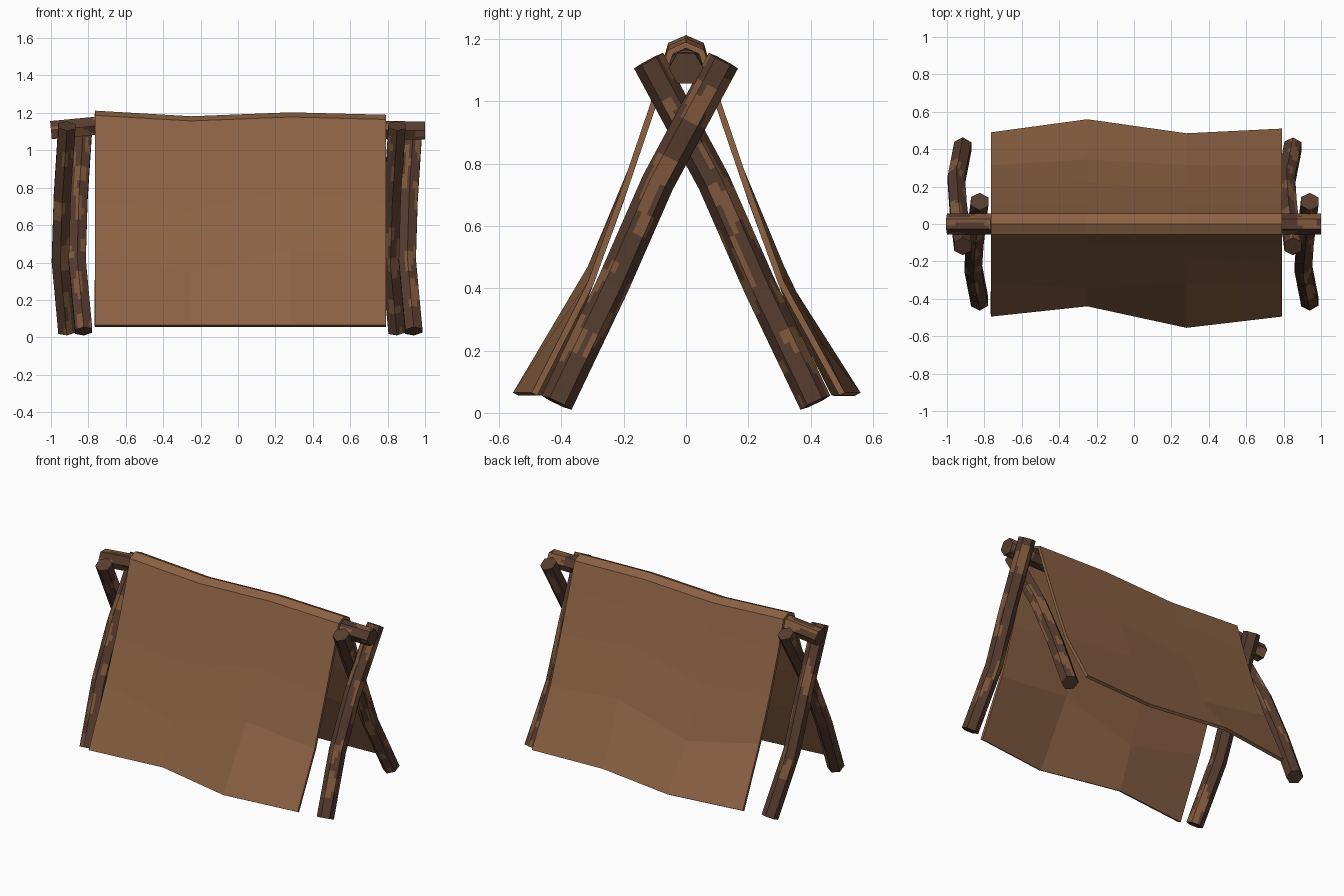
import bpy, bmesh, math
from mathutils import Vector, noise

if "Cube" in bpy.data.objects:
    bpy.data.objects.remove(bpy.data.objects["Cube"])


def material(name, rgb):
    m = bpy.data.materials.new(name)
    m.diffuse_color = (*rgb, 1)
    m.use_nodes = True
    m.node_tree.nodes["Principled BSDF"].inputs["Base Color"].default_value = m.diffuse_color
    return m


BARK = material("dark bark", (0.092, 0.044, 0.028))
WORN = material("worn light wood", (0.215, 0.098, 0.046))
HIDE = material("tan hide", (0.262, 0.122, 0.058))


def add_object(name, bm, mats):
    me = bpy.data.meshes.new(name)
    bm.to_mesh(me)
    bm.free()
    for m in mats:
        me.materials.append(m)
    ob = bpy.data.objects.new(name, me)
    bpy.context.collection.objects.link(ob)
    return ob


def log(name, path, ref, radius, worn, steps=10, split=3):
    """Bent hexagonal log; small facets on its flat sides carry worn patches."""
    path = [Vector(p) for p in path]
    ref = Vector(ref)
    rings = []
    for i, p in enumerate(path):
        t = (path[min(i + 1, len(path) - 1)] - path[max(i - 1, 0)]).normalized()
        v = t.cross(ref).normalized()
        u = v.cross(t).normalized()
        hexa = [p + radius * (v * math.cos(k * math.pi / 3) + u * math.sin(k * math.pi / 3))
                for k in range(6)]
        rings.append([hexa[k].lerp(hexa[(k + 1) % 6], s / split)
                      for k in range(6) for s in range(split)])
    bm = bmesh.new()
    rows = []
    for i in range(len(rings) - 1):
        last = i == len(rings) - 2
        for s in range(steps + last):
            rows.append([bm.verts.new(a.lerp(b, s / steps))
                         for a, b in zip(rings[i], rings[i + 1])])
    n = 6 * split
    for a, b in zip(rows, rows[1:]):
        for k in range(n):
            f = bm.faces.new((a[k], a[(k + 1) % n], b[(k + 1) % n], b[k]))
            c = f.calc_center_median()
            # patches are stretched along the log
            along = (path[-1] - path[0]).normalized()
            q = c * 17 - along * (c.dot(along) * 10)
            f.material_index = int(noise.noise(q) > worn)
    bm.faces.new(rows[0])
    bm.faces.new(rows[-1])
    bmesh.ops.recalc_face_normals(bm, faces=bm.faces)
    return add_object(name, bm, [BARK, WORN])


# Crossed leg poles at each end: (shift in x, y, z)
bend = [(0, 0.415, 0.033), (-0.035, 0.235, 0.41), (-0.025, 0.09, 0.74), (0, -0.12, 1.13)]
for end, x in (("left", -0.87), ("right", 0.895)):
    for side, sy, dx in (("front", -1, 0.045), ("back", 1, -0.045)):
        log(f"{end}_{side}_pole", [(x + dx + a, sy * y, z) for a, y, z in bend],
            (1, 0, 0), 0.053, 0.27)

# Ridge pole
log("ridge_pole", [(-1, 0, 1.108), (-0.75, 0, 1.132), (0, 0, 1.11), (0.75, 0, 1.108), (1, 0, 1.106)],
    (0, 0, 1), 0.056, 0.12)

# Hide cover: columns along x, each a profile from front hem over ridge to back hem
#        x      ridge  front hem, back hem, lower crease z, crease y, upper crease z
cols = [(-0.765, 1.212, 0.495, 0.490, 0.45, 0.315, 0.72),
        (-0.25, 1.182, 0.440, 0.560, 0.34, 0.345, 0.68),
        (0.28, 1.203, 0.555, 0.485, 0.47, 0.315, 0.78),
        (0.79, 1.190, 0.495, 0.510, 0.42, 0.315, 0.72)]
bm = bmesh.new()
grid = []
for x, top, hf, hb, cz, cy, uz in cols:
    uy = 0.115 + (0.99 - uz) * 0.34
    pts = [(-hf, 0.065), (-cy, cz), (-uy, uz), (-0.115, 0.99), (-0.057, top - 0.025), (0, top),
           (0.057, top - 0.025), (0.115, 0.99), (uy, uz), (cy, cz), (hb, 0.065)]
    grid.append([bm.verts.new((x, y, z)) for y, z in pts])
for a, b in zip(grid, grid[1:]):
    for j in range(len(a) - 1):
        bm.faces.new((a[j], b[j], b[j + 1], a[j + 1]))
cover = add_object("hide_cover", bm, [HIDE])
solid = cover.modifiers.new("thickness", "SOLIDIFY")
solid.thickness = 0.02
solid.offset = -1
